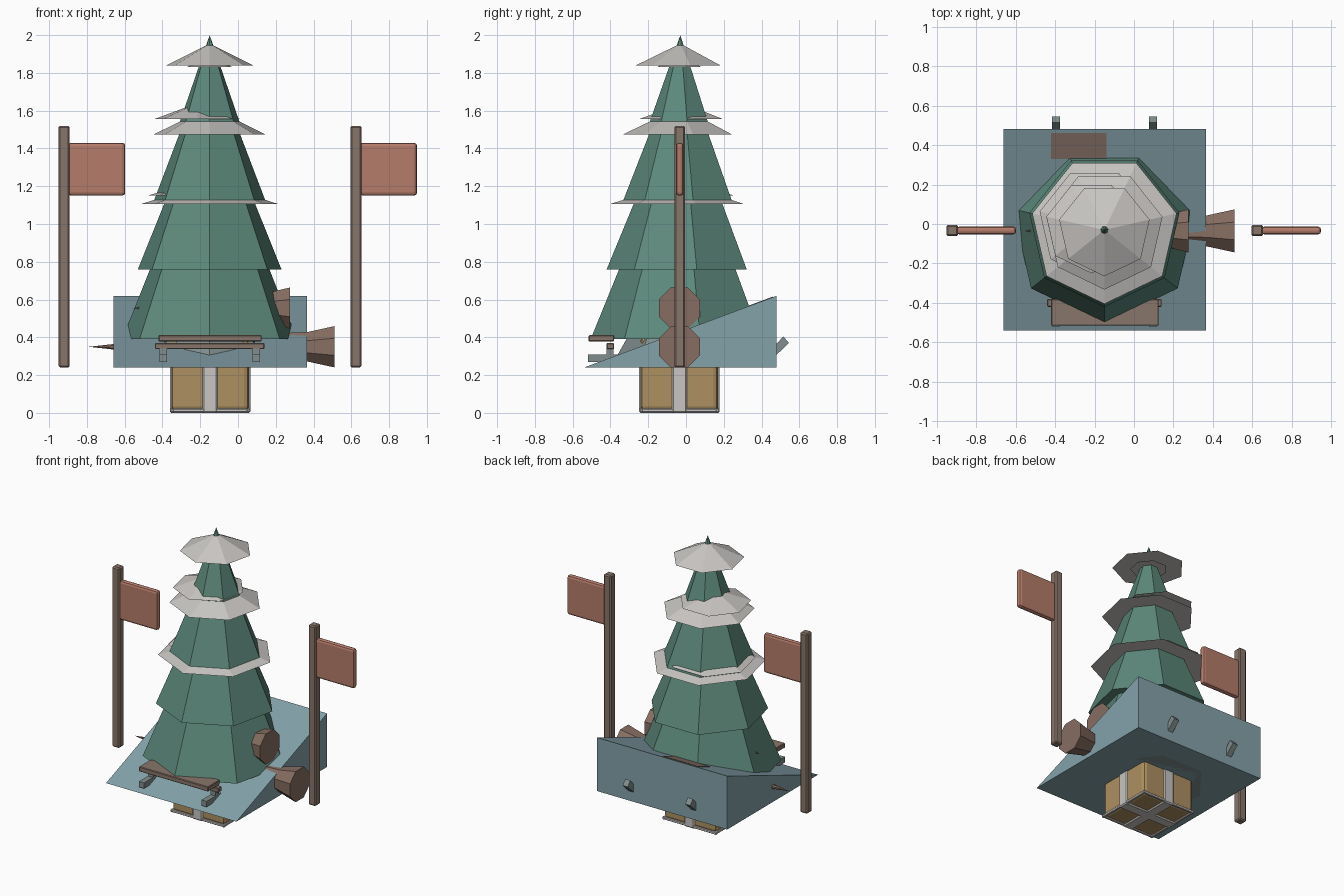
import bpy, bmesh, math
from mathutils import Vector, Matrix

if "Cube" in bpy.data.objects:
    bpy.data.objects.remove(bpy.data.objects["Cube"])

def mat(name, rgb):
    m = bpy.data.materials.new(name)
    m.diffuse_color = (*rgb, 1)
    m.use_nodes = True
    m.node_tree.nodes["Principled BSDF"].inputs["Base Color"].default_value = m.diffuse_color
    return m

GREEN = mat("pine green", (.11, .25, .20))
SNOW = mat("snow grey", (.58, .56, .54))
TEAL = mat("ramp teal", (.23, .36, .40))
WOOD = mat("post brown", (.25, .18, .145))
LOG = mat("log brown", (.24, .155, .12))
RED = mat("flag red", (.46, .20, .145))
GOLD = mat("box gold", (.42, .28, .12))
METAL = mat("runner grey", (.22, .27, .27))
CX, CY = -.15, -.03          # tree axis

def finish(name, bm, material):
    bmesh.ops.recalc_face_normals(bm, faces=bm.faces)
    me = bpy.data.meshes.new(name)
    bm.to_mesh(me)
    bm.free()
    me.materials.append(material)
    ob = bpy.data.objects.new(name, me)
    bpy.context.collection.objects.link(ob)
    return ob

def box(name, lo, hi, material, bevel=0, segments=1):
    bm = bmesh.new()
    lo, hi = Vector(lo), Vector(hi)
    bmesh.ops.create_cube(bm, size=1, matrix=Matrix.Translation((lo + hi) / 2)
                          @ Matrix.Diagonal((*(hi - lo), 1)))
    if bevel:
        bmesh.ops.bevel(bm, geom=bm.edges[:], offset=bevel, segments=segments,
                        affect='EDGES', profile=.5)
    return finish(name, bm, material)

def prism(name, profile, x0, x1, material):
    """Extrude a (y, z) outline along x."""
    bm = bmesh.new()
    a = [bm.verts.new((x0, y, z)) for y, z in profile]
    b = [bm.verts.new((x1, y, z)) for y, z in profile]
    bm.faces.new(a)
    bm.faces.new(b)
    n = len(a)
    for i in range(n):
        bm.faces.new((a[i], a[(i + 1) % n], b[(i + 1) % n], b[i]))
    return finish(name, bm, material)

def tier(name, z0, z1, r0, r1, material, x=CX, y=CY):
    """Seven sided cone with one corner facing the front."""
    bm = bmesh.new()
    rings = []
    for z, r in ((z0, r0), (z1, r1)):
        if r == 0:
            rings.append([bm.verts.new((x, y, z))])
            continue
        rings.append([bm.verts.new((x + r * math.cos(a), y + r * math.sin(a), z))
                      for a in (-math.pi / 2 + k * math.tau / 7 for k in range(7))])
        bm.faces.new(rings[-1])
    low, top = rings
    for i in range(7):
        j = (i + 1) % 7
        bm.faces.new((low[i], low[j], top[0]) if len(top) == 1
                     else (low[i], low[j], top[j], top[i]))
    return finish(name, bm, material)

def log(name, z, profile):
    """Eight sided pointed log lying along x."""
    bm = bmesh.new()
    tip = bm.verts.new((profile[0][0], -.035, z))
    prev = None
    for x, r in profile[1:]:
        ring = [bm.verts.new((x, -.035 + r * math.cos(a), z + r * math.sin(a)))
                for a in ((k + .5) * math.tau / 8 for k in range(8))]
        for i in range(8):
            j = (i + 1) % 8
            bm.faces.new((tip, ring[i], ring[j]) if prev is None
                         else (prev[i], prev[j], ring[j], ring[i]))
        prev = ring
    bm.faces.new(prev)
    return finish(name, bm, LOG)

# Tree tiers
tier("tree_tier_1", .39, .82, .475, .30, GREEN)
tier("tree_tier_2", .76, 1.16, .39, .225, GREEN)
tier("tree_tier_3", 1.11, 1.54, .308, .14, GREEN)
tier("tree_top", 1.49, 2.0, .18, 0, GREEN)
tier("tree_base", .24, .40, .37, .28, METAL)

# Snow sheets lying on the tiers
tier("snow_low", 1.105, 1.22, .375, 0, SNOW)
tier("snow_low_drift", 1.15, 1.235, .285, 0, SNOW, -.2, 0)
tier("snow_middle", 1.475, 1.62, .302, 0, SNOW)
tier("snow_middle_drift", 1.555, 1.64, .235, 0, SNOW, -.215, -.015)
tier("snow_cap", 1.84, 1.955, .235, 0, SNOW)
tier("snow_cap_under", 1.832, 1.90, .12, 0, SNOW)

# Ramp under the tree
prism("ramp", [(-.54, .24), (.48, .24), (.48, .62)], -.66, .365, TEAL)

# Two logs stuck through the tree
log("lower_log", .35, [(-.79, 0), (-.42, .045), (.37, .085), (.51, .118)])
log("upper_log", .555, [(-.56, 0), (-.3, .04), (.17, .09), (.275, .118)])

# Sled: planks, crossbar and runners
box("sled_front_plank", (-.42, -.515, .378), (.125, -.38, .412), WOOD, .004)
box("sled_crossbar", (-.44, -.42, .338), (.14, -.38, .37), WOOD, .004)
slope = lambda y: .24 + (y + .54) * .38 / 1.02
prism("sled_back_plank", [(.33, slope(.33) - .02), (.46, slope(.46) - .02),
                          (.46, slope(.46) + .003), (.33, slope(.33) + .003)],
      -.42, -.14, WOOD)
for side, x in (("left", -.395), ("right", .097)):
    prism(side + "_runner", [(-.52, .27), (.44, .27), (.545, .37), (.515, .405),
                             (.43, .31), (-.52, .31)], x - .02, x + .02, METAL)
    box(side + "_runner_post", (x - .02, -.42, .30), (x + .02, -.385, .34), METAL)

# Gift box with ribbon bands
H, BX, BY = .205, -.148, -.035
box("gift_box", (BX - H, BY - H, .008), (BX + H, BY + H, .41), GOLD, .025, 2)
R, W = H + .008, .04
box("ribbon_across", (BX - R, BY - W, 0), (BX + R, BY + W, .418), SNOW, .008)
box("ribbon_along", (BX - W, BY - R, 0), (BX + W, BY + R, .418), SNOW, .008)
# thin edge trims round the foot of the box
for s in (-1, 1):
    box("trim_x", (BX - R, BY + s * (H - .003) - .008, .004),
        (BX + R, BY + s * (H - .003) + .008, .022), SNOW, .003)
    box("trim_y", (BX + s * (H - .003) - .008, BY - R, .004),
        (BX + s * (H - .003) + .008, BY + R, .022), SNOW, .003)

# Flags on poles at both sides
for side, x in (("left", -.95), ("right", .595)):
    box(side + "_pole", (x, -.062, .24), (x + .058, -.004, 1.52), WOOD, .008)
    box(side + "_flag", (x + .05, -.053, 1.15), (x + .353, -.013, 1.43), RED, .016, 2)
